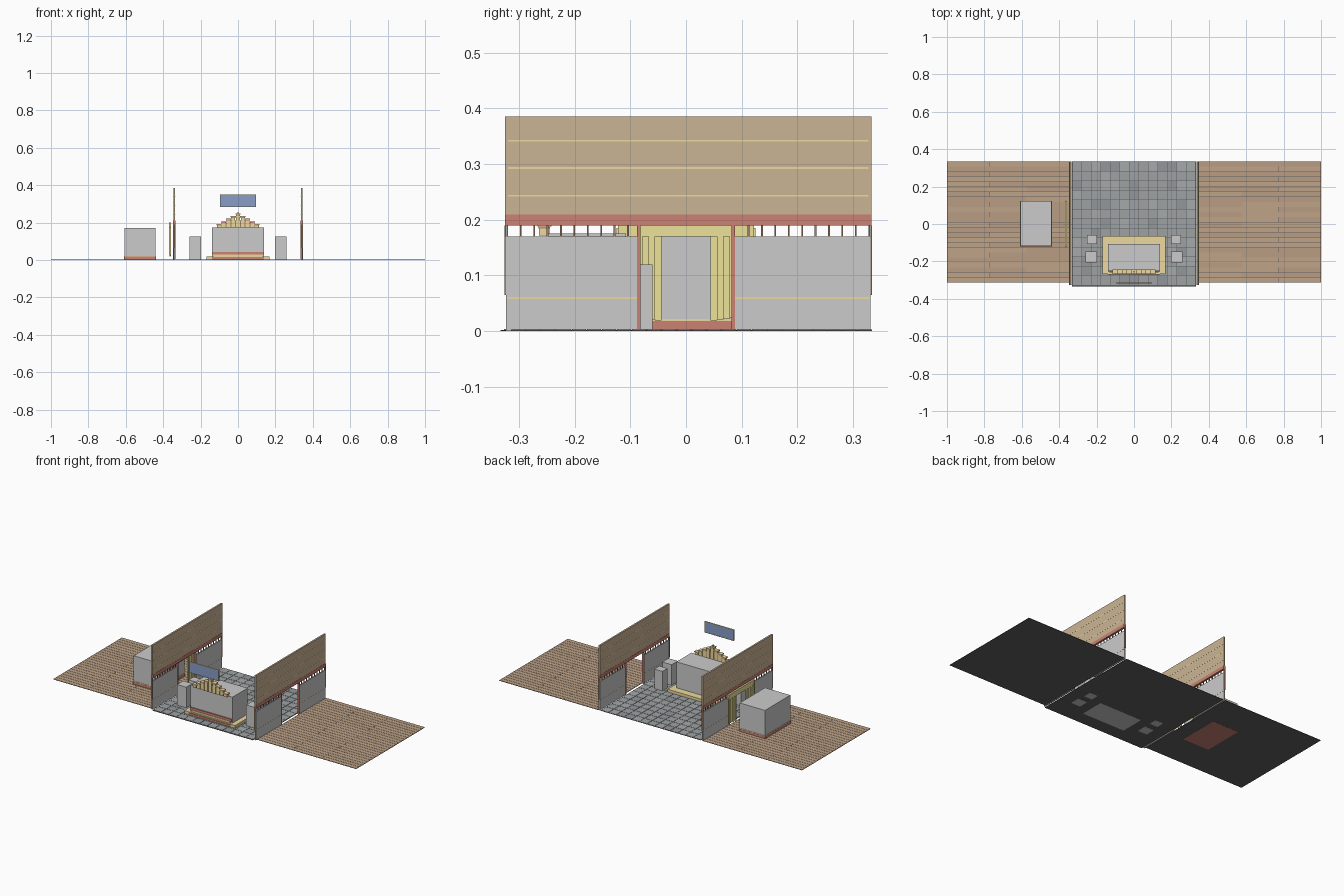
import bpy, bmesh, random

random.seed(4)


def mat(name, r, g, b):
    m = bpy.data.materials.new(name)
    m.diffuse_color = (r, g, b, 1)
    return m


WOOD = mat("wall_wood", 0.60, 0.46, 0.30)
RED = mat("red_lacquer", 0.60, 0.22, 0.17)
GOLD = mat("gold_trim", 0.85, 0.70, 0.35)
CLOTH = mat("yellow_cloth", 0.85, 0.76, 0.32)
BLUE = mat("plaque_blue", 0.25, 0.34, 0.58)
DARK = mat("dark_base", 0.12, 0.12, 0.12)
BROWN = mat("dark_wood", 0.35, 0.22, 0.14)
PLANKS = [mat("plank_a", 0.52, 0.37, 0.25), mat("plank_b", 0.48, 0.34, 0.23)]
TILES = [mat("tile_a", 0.34, 0.36, 0.37), mat("tile_b", 0.38, 0.40, 0.41),
         mat("tile_c", 0.29, 0.31, 0.32)]


def boxes(name, items, mats=()):
    """One object from boxes (x0, x1, y0, y1, z0, z1[, material index])."""
    bm = bmesh.new()
    for it in items:
        x0, x1, y0, y1, z0, z1 = it[:6]
        vs = bmesh.ops.create_cube(bm, size=1)["verts"]
        for v in vs:
            v.co = (x1 if v.co.x > 0 else x0, y1 if v.co.y > 0 else y0,
                    z1 if v.co.z > 0 else z0)
        for f in {f for v in vs for f in v.link_faces}:
            f.material_index = it[6] if len(it) > 6 else 0
    bmesh.ops.recalc_face_normals(bm, faces=bm.faces)
    me = bpy.data.meshes.new(name)
    bm.to_mesh(me)
    bm.free()
    for m in mats:
        me.materials.append(m)
    ob = bpy.data.objects.new(name, me)
    bpy.context.collection.objects.link(ob)
    return ob


# Tiled centre floor
boxes("centre_floor_base", [(-0.332, 0.332, -0.333, 0.334, 0.0005, 0.002)], [DARK])
n = 13
px, py = 0.66 / n, 0.66 / n
boxes("floor_tiles", [
    (-0.33 + i * px + 0.001, -0.33 + (i + 1) * px - 0.001,
     -0.328 + j * py + 0.001, -0.328 + (j + 1) * py - 0.001,
     0.002, 0.0035, random.choice((0, 0, 0, 1, 2)))
    for i in range(n) for j in range(n)], TILES)

# Plank floors on both sides, with staggered end joints
for s, side in ((-1, "left"), (1, "right")):
    a, b = sorted((s * 0.347, s * 1.0))
    boxes(side + "_floor_base", [(a, b, -0.314, 0.334, 0.0005, 0.002)], [DARK])
    rows, w, items = 24, 0.648 / 24, []
    for r in range(rows):
        cut = a + (b - a) * (0.35 if r % 2 else 0.65)
        y = -0.314 + r * w
        for x0, x1 in ((a, cut - 0.0005), (cut + 0.0005, b)):
            items.append((x0, x1, y + 0.0008, y + w - 0.0008, 0.002, 0.0035,
                          random.randint(0, 1)))
    boxes(side + "_floor_planks", items, PLANKS)

# Side walls
Y0, Y1, D = -0.325, 0.333, 0.085
for s, side in ((-1, "left"), (1, "right")):
    def slab(half, y0, y1, z0, z1, c=s * 0.341):
        return (c - half, c + half, y0, y1, z0, z1)
    boxes(side + "_lower_wall", [slab(0.0035, Y0 + 0.002, -D, 0, 0.17),
                                 slab(0.0035, D, Y1 - 0.002, 0, 0.17)])
    boxes(side + "_upper_wall", [slab(0.005, Y0, Y1, 0.21, 0.386)], [WOOD])
    boxes(side + "_red_beam", [slab(0.006, Y0, Y1, 0.19, 0.21)], [RED])
    boxes(side + "_door_posts", [slab(0.006, y - 0.003, y + 0.003, 0, 0.19)
                                 for y in (-D, D)], [RED])
    boxes(side + "_gold_lines",
          [slab(0.0056, Y0 + 0.005, Y1 - 0.005, z - 0.0015, z + 0.0015)
           for z in (0.243, 0.293, 0.342)] +
          [slab(0.0042, Y0 + 0.003, -D, 0.058, 0.061),
           slab(0.0042, D, Y1 - 0.003, 0.058, 0.061)], [GOLD])
    # Short balusters in the slot under the beam
    bal = [Y0 + 0.004 + i * (Y1 - Y0 - 0.008) / 27 for i in range(28)]
    boxes(side + "_balusters", [slab(0.0025, y - 0.0015, y + 0.0015, 0.17, 0.19)
                                for y in bal if abs(y) > D + 0.005], [BROWN])
    boxes(side + "_end_posts", [slab(0.0055, Y0 - 0.001, Y0 + 0.002, 0.065, 0.19),
                                slab(0.0055, Y1 - 0.002, Y1 + 0.001, 0.065, 0.19)],
          [BROWN])

# Curtain outside the left doorway: pleats drawn aside and a valance
pleats = []
for s in (-1, 1):
    for i in range(7):
        a, b = sorted((s * (0.044 + i * 0.0115), s * (0.0555 + i * 0.0115)))
        x = -0.363 + (0.003 if i % 2 else 0) - (0.004 if i == 6 else 0)
        pleats.append((x - 0.002, x + 0.002, a, b, 0.019 + i * 0.0015, 0.185))
boxes("curtain_pleats", pleats, [CLOTH])
boxes("curtain_valance", [(-0.368, -0.357, -0.122, 0.122, 0.17, 0.2)], [CLOTH])

# Large block beyond the curtain
boxes("side_block", [(-0.607, -0.44, -0.117, 0.122, 0, 0.172)])
boxes("side_block_base", [(-0.609, -0.438, -0.119, 0.124, 0, 0.018)], [RED])
boxes("side_block_trim", [(-0.6085, -0.4385, -0.1185, 0.1235, 0.018, 0.022)], [GOLD])

# Central block on its platform
boxes("platform", [(-0.168, 0.168, -0.267, -0.065, 0.0035, 0.02)], [GOLD])
boxes("central_block", [(-0.139, 0.139, -0.251, -0.108, 0, 0.175)])
boxes("central_block_bands", [(-0.138, 0.138, -0.270, -0.24, 0.004, 0.016),
                              (-0.136, 0.136, -0.257, -0.24, 0.03, 0.044)], [RED])
boxes("central_block_trim", [(-0.13, 0.13, -0.259, -0.24, 0.02, 0.03)], [GOLD])

# Stepped crest: small columns with overhanging caps
cols, caps, reds = [], [], []
tops = [0.248, 0.234, 0.221, 0.207, 0.193]
for k in range(-4, 5):
    x, t = k * 0.0255, tops[abs(k)]
    cols.append((x - 0.0105, x + 0.0105, -0.264, -0.245, 0.172, t - 0.009))
    reds.append((x - 0.0115, x + 0.0115, -0.265, -0.244, t - 0.009, t - 0.005))
    caps.append((x - 0.0135, x + 0.0135, -0.267, -0.242, t - 0.005, t))
boxes("crest_backing", [(-0.102, 0.102, -0.259, -0.248, 0.172, 0.186),
                        (-0.077, 0.077, -0.259, -0.248, 0.186, 0.198),
                        (-0.051, 0.051, -0.259, -0.248, 0.198, 0.212)], [BROWN])
boxes("crest_columns", cols, [GOLD])
boxes("crest_bands", reds, [RED])
boxes("crest_caps", caps, [GOLD])
boxes("crest_finial", [(-0.004, 0.004, -0.26, -0.25, 0.248, 0.257)], [GOLD])

# Four side stands
boxes("side_stands", [(*sorted((s * 0.198, s * xo)), y0, y1, 0, z)
                      for s in (-1, 1)
                      for xo, y0, y1, z in ((0.251, -0.108, -0.06, 0.12),
                                            (0.259, -0.205, -0.147, 0.127))])

# Hanging plaque with a gold rim
boxes("plaque", [(-0.094, 0.094, -0.318, -0.313, 0.286, 0.349)], [BLUE])
boxes("plaque_frame", [(-0.096, 0.096, -0.319, -0.312, 0.284, 0.287),
                       (-0.096, 0.096, -0.319, -0.312, 0.347, 0.35),
                       (-0.096, -0.093, -0.319, -0.312, 0.287, 0.347),
                       (0.093, 0.096, -0.319, -0.312, 0.287, 0.347)], [GOLD])
